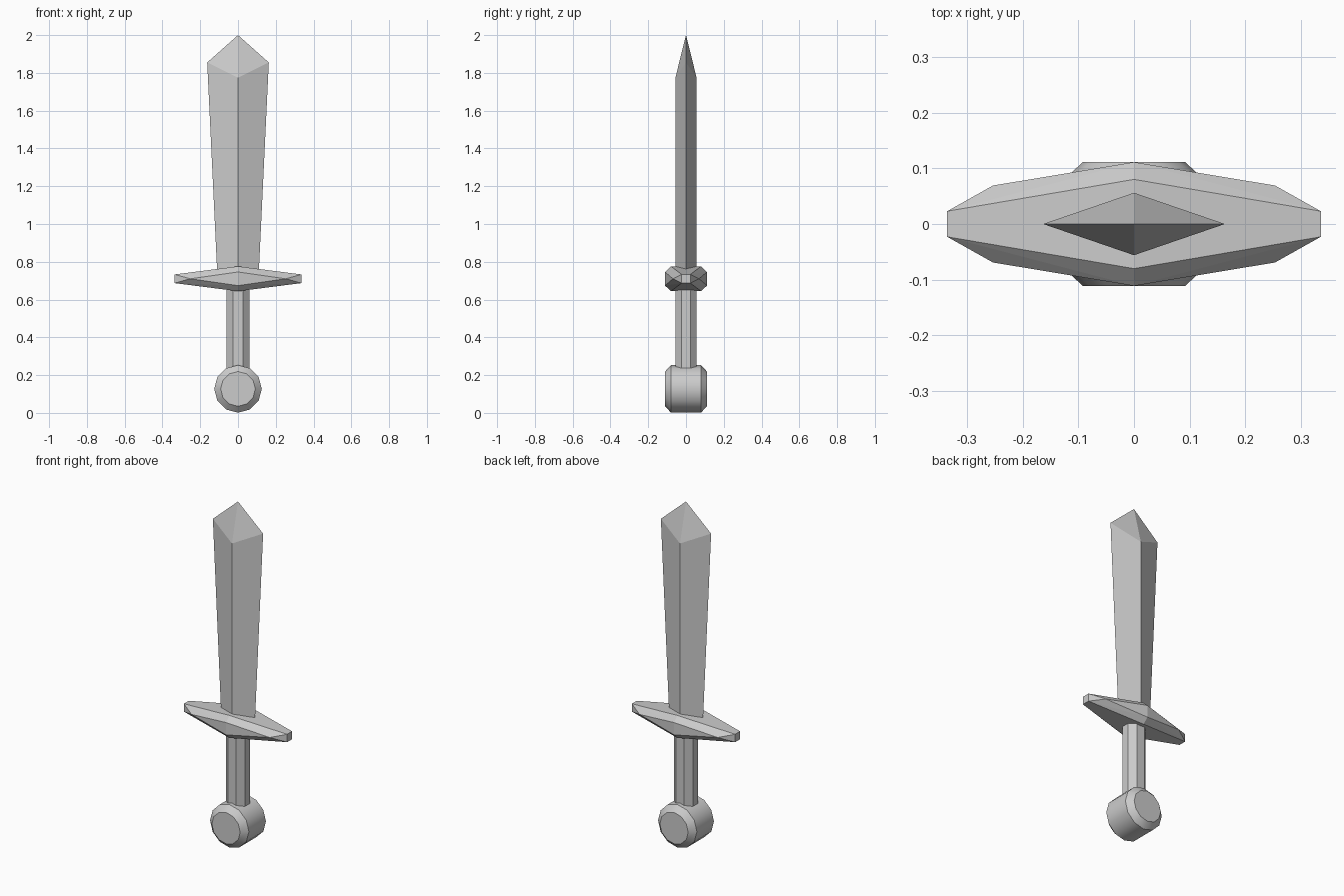
import bpy, bmesh
from mathutils import Matrix
from math import radians

if "Cube" in bpy.data.objects:
    bpy.data.objects.remove(bpy.data.objects["Cube"])


def finish(name, bm, smooth=False):
    bmesh.ops.recalc_face_normals(bm, faces=bm.faces)
    me = bpy.data.meshes.new(name)
    bm.to_mesh(me)
    bm.free()
    ob = bpy.data.objects.new(name, me)
    bpy.context.collection.objects.link(ob)
    if smooth:
        bpy.ops.object.select_all(action='DESELECT')
        ob.select_set(True)
        bpy.context.view_layer.objects.active = ob
        bpy.ops.object.shade_smooth_by_angle(angle=radians(35))
    return ob


def loft(bm, rings):
    """Bridge matching rings of points with quads and cap both ends."""
    loops = [[bm.verts.new(p) for p in r] for r in rings]
    for a, b in zip(loops, loops[1:]):
        for i in range(len(a)):
            j = (i + 1) % len(a)
            bm.faces.new((a[i], a[j], b[j], b[i]))
    bm.faces.new(loops[0])
    bm.faces.new(loops[-1])
    return loops


# Blade: flaring diamond section, closed by a faceted point
bm = bmesh.new()
D = 0.056
base, top = loft(bm, [
    [(0.108, 0, 0.70), (0, D, 0.70), (-0.108, 0, 0.70), (0, -D, 0.70)],
    [(0.163, 0, 1.855), (0, D, 1.775), (-0.163, 0, 1.855), (0, -D, 1.775)]])
bmesh.ops.delete(bm, geom=[f for f in bm.faces if set(f.verts) == set(top)],
                 context='FACES_ONLY')
tip = bm.verts.new((0, 0, 2.0))
for i in range(4):
    bm.faces.new((top[i], top[(i + 1) % 4], tip))
finish("blade", bm)

# Guard: chamfered middle section tapering to small rectangular ends
bm = bmesh.new()
Z = 0.71
middle = [(0, sy * y, Z + sz * z) for sy in (-1, 1) for sz in (-1, 1)
          for y, z in ((0.08, 0.066), (0.111, 0.036))]
ends = [(sx * x, sy * y, Z + sz * z) for sx in (-1, 1) for sy in (-1, 1)
        for x, y, z, sz in ((0.335, 0.023, 0.023, -1),
                            (0.335, 0.023, 0.023, 1),
                            (0.253, 0.069, 0, 1))]
verts = [bm.verts.new(p) for p in middle + ends]
bmesh.ops.convex_hull(bm, input=verts)
bmesh.ops.dissolve_limit(bm, angle_limit=radians(1), verts=bm.verts, edges=bm.edges)
finish("guard", bm)

# Grip: octagonal bar
bm = bmesh.new()
octagon = [(0.061, -0.023), (0.061, 0.023), (0.027, 0.056), (-0.027, 0.056),
           (-0.061, 0.023), (-0.061, -0.023), (-0.027, -0.056), (0.027, -0.056)]
loft(bm, [[(x, y, z) for x, y in octagon] for z in (0.2, 0.68)])
finish("grip", bm)

# Pommel: twelve-sided disc lying along y with chamfered rims
bm = bmesh.new()
unit = bmesh.ops.create_circle(bm, segments=12, radius=1,
                               matrix=Matrix.Rotation(radians(90), 4, 'X'))
circle = [v.co.copy() for v in unit['verts']]
bm.clear()
loft(bm, [[(c.x * r, y, 0.127 + c.z * r) for c in circle]
          for y, r in ((-0.111, 0.092), (-0.079, 0.126), (0.079, 0.126), (0.111, 0.092))])
finish("pommel", bm, smooth=True)
